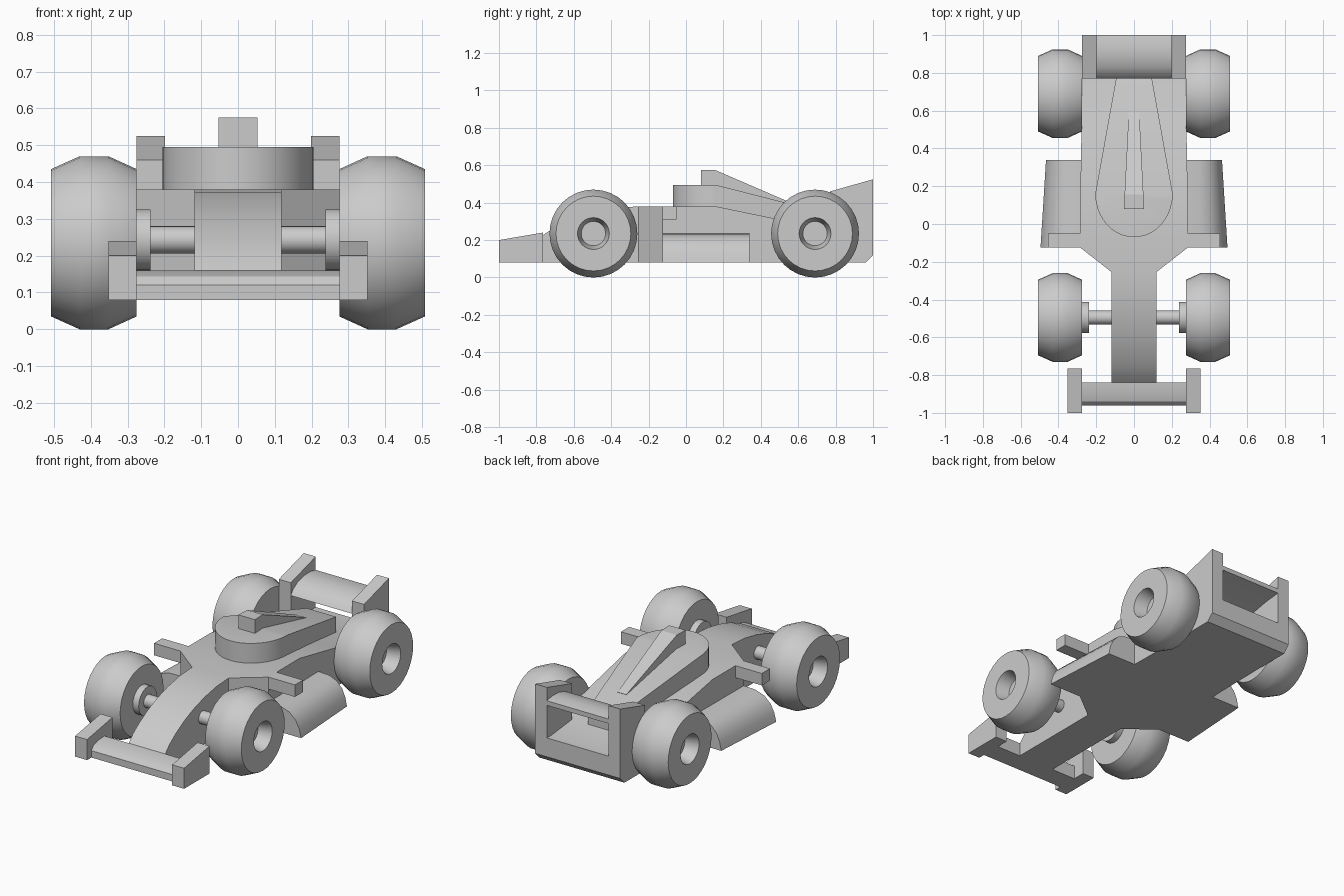
import bpy, bmesh, math

if "Cube" in bpy.data.objects:
    bpy.data.objects.remove(bpy.data.objects["Cube"])

grey = bpy.data.materials.new("light grey")
grey.diffuse_color = (0.6, 0.6, 0.6, 1)
grey.use_nodes = True
grey.node_tree.nodes["Principled BSDF"].inputs["Base Color"].default_value = grey.diffuse_color


def finish(name, bm, angle=30):
    """Turn a bmesh into a shaded, named object."""
    bmesh.ops.remove_doubles(bm, verts=bm.verts, dist=1e-5)
    bmesh.ops.recalc_face_normals(bm, faces=bm.faces)
    me = bpy.data.meshes.new(name)
    bm.to_mesh(me)
    bm.free()
    me.materials.append(grey)
    ob = bpy.data.objects.new(name, me)
    bpy.context.collection.objects.link(ob)
    bpy.ops.object.select_all(action='DESELECT')
    ob.select_set(True)
    bpy.context.view_layer.objects.active = ob
    bpy.ops.object.shade_smooth_by_angle(angle=math.radians(angle))
    return ob


def loft(name, rings, angle=30):
    """Skin matching rings of points and cap both ends."""
    bm = bmesh.new()
    rows = [[bm.verts.new(p) for p in ring] for ring in rings]
    n = len(rows[0])
    for a, b in zip(rows, rows[1:]):
        for i in range(n):
            j = (i + 1) % n
            bm.faces.new((a[i], a[j], b[j], b[i]))
    bm.faces.new(rows[0])
    bm.faces.new(rows[-1])
    return finish(name, bm, angle)


def side_prism(name, profile, x0, x1):
    """Extrude a (y, z) profile between two x positions."""
    return loft(name, [[(x, y, z) for y, z in profile] for x in (x0, x1)])


def lathe(name, profile, side, y, z, steps=32):
    """Revolve (x, radius) pairs about the x axis."""
    rings = []
    for x, r in profile:
        rings.append([(side * x,
                       y + r * math.cos(2 * math.pi * k / steps),
                       z + r * math.sin(2 * math.pi * k / steps))
                      for k in range(steps)])
    return loft(name, rings, 35)


# Nose and main body: y, half width, bottom, top
sections = [(-0.84, 0.118, 0.08, 0.16), (-0.80, 0.118, 0.08, 0.20),
            (-0.75, 0.118, 0.08, 0.237), (-0.67, 0.118, 0.08, 0.283),
            (-0.58, 0.118, 0.08, 0.322), (-0.48, 0.118, 0.08, 0.352),
            (-0.37, 0.118, 0.08, 0.373), (-0.255, 0.118, 0.08, 0.38),
            (-0.125, 0.285, 0.08, 0.38), (0.16, 0.284, 0.08, 0.38),
            (0.50, 0.278, 0.08, 0.31), (0.77, 0.272, 0.08, 0.25),
            (0.96, 0.272, 0.08, 0.23), (1.0, 0.272, 0.12, 0.23)]
loft("body", [[(-w, y, b), (w, y, b), (w, y, t), (-w, y, t)]
              for y, w, b, t in sections], 25)

# Engine cowl: rounded front, tapered tail, sloping roof
outline = [(0.205 * math.cos(a), 0.16 - 0.23 * math.sin(a))
           for a in [math.pi * k / 20 for k in range(21)]]
outline += [(-0.095, 0.77), (0.095, 0.77)]


def roof(y):
    return 0.495 - max(0, y - 0.16) * 0.255


bm = bmesh.new()
low = [bm.verts.new((x, y, roof(y) - 0.125)) for x, y in outline]
top = [bm.verts.new((x, y, roof(y))) for x, y in outline]
n = len(outline)
for i in range(n):
    j = (i + 1) % n
    bm.faces.new((low[i], low[j], top[j], top[i]))
for row in (low, top):
    bm.faces.new(row[:21])
    bm.faces.new((row[20], row[21], row[22], row[0]))
finish("engine_cowl", bm, 25)

# Air scoop
loft("air_scoop", [[(-w, y, b), (w, y, b), (w, y, t), (-w, y, t)]
                   for y, w, b, t in [(0.08, 0.053, 0.47, 0.575),
                                      (0.155, 0.05, 0.47, 0.575),
                                      (0.59, 0.028, 0.36, 0.387)]], 10)

# Front wing bar and rear wing
side_prism("front_wing", [(-0.96, 0.08), (-0.96, 0.12), (-0.94, 0.143),
                          (-0.90, 0.156), (-0.84, 0.16), (-0.84, 0.08)],
           -0.28, 0.28)
side_prism("rear_wing", [(0.77, 0.385), (0.79, 0.412), (0.83, 0.438),
                         (0.89, 0.455), (0.95, 0.457), (1.0, 0.447),
                         (1.0, 0.42), (0.90, 0.41)], -0.21, 0.21)

for side, label in ((1, "right"), (-1, "left")):
    # Wing end plates
    side_prism("front_end_plate_" + label,
               [(-1, 0.08), (-1, 0.20), (-0.765, 0.24), (-0.765, 0.08)],
               side * 0.275, side * 0.352)
    side_prism("rear_end_plate_" + label,
               [(0.77, 0.08), (0.77, 0.46), (1, 0.525), (1, 0.12), (0.96, 0.08)],
               side * 0.198, side * 0.275)

    # Side pod with rounded shoulder, narrowing to the rear
    pod = [(0.27, 0.08), (0.27, 0.235), (0.36, 0.232), (0.42, 0.212),
           (0.46, 0.175), (0.483, 0.13), (0.495, 0.08)]
    loft("side_pod_" + label,
         [[(side * (0.27 + (x - 0.27) * k), y, z) for x, z in pod]
          for y, k in ((-0.125, 1.0), (0.34, 0.87))])

    # Mirror arm
    side_prism("mirror_arm_" + label,
               [(-0.125, 0.31), (-0.125, 0.38), (-0.05, 0.38), (-0.05, 0.31)],
               side * 0.27, side * 0.455)

    # Wheels with recessed hubs
    for end, y in (("front", -0.495), ("rear", 0.69)):
        lathe(f"{end}_wheel_{label}",
              [(0.275, 0.06), (0.275, 0.2), (0.352, 0.235), (0.43, 0.235),
               (0.508, 0.2), (0.508, 0.085), (0.43, 0.065)],
              side, y, 0.235)

    # Front axle and brake flange
    lathe("front_axle_" + label, [(0.1, 0.037), (0.25, 0.037)],
          side, -0.495, 0.243, 24)
    lathe("brake_flange_" + label, [(0.237, 0.083), (0.28, 0.083)],
          side, -0.495, 0.243, 24)
